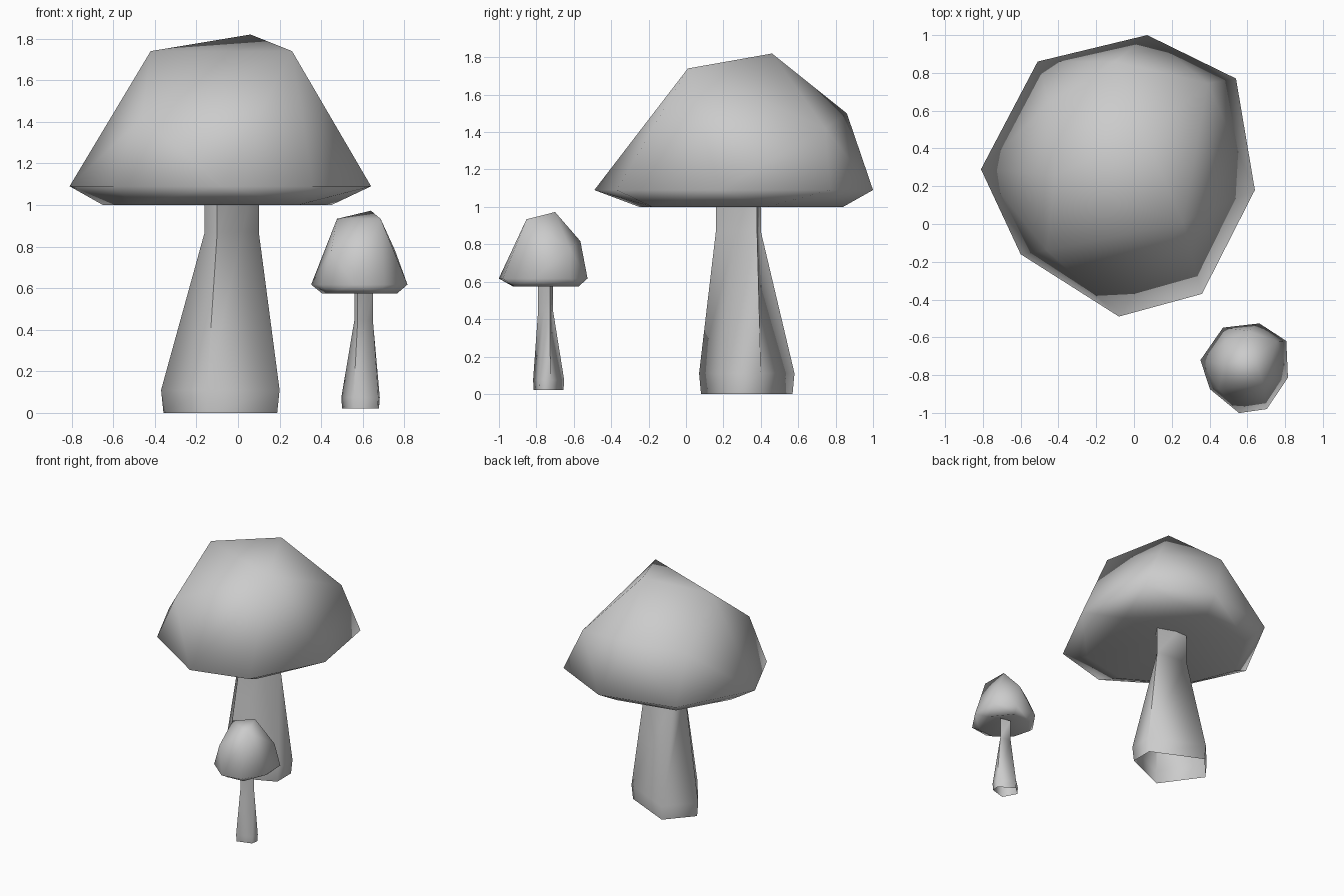
import bpy
import bmesh
from math import radians
from mathutils import Matrix, Vector

# Remove the default cube
default_cube = bpy.data.objects.get("Cube")
if default_cube:
    bpy.data.objects.remove(default_cube, do_unlink=True)

# Single plain grey colour
GREY = (0.6, 0.6, 0.6, 1.0)
grey = bpy.data.materials.new("plain_grey")
grey.use_nodes = True
grey.diffuse_color = GREY
shader = next(n for n in grey.node_tree.nodes if n.type == "BSDF_PRINCIPLED")
shader.inputs["Base Color"].default_value = GREY

# Cap: lower lip, octagonal rim, then the shoulder and crown points of the dome
LIP_HEIGHT, RIM_HEIGHT = 1.0, 1.09
RIM_CENTRE = Vector((-0.1, 0.27))
LIP = [(-0.43, 0.74), (0.02, 0.84), (0.45, 0.43), (0.29, -0.18),
       (-0.1, -0.25), (-0.5, -0.01), (-0.65, 0.36)]
RIM = [(-0.51, 0.86), (0.07, 1.0), (0.54, 0.77), (0.64, 0.18),
       (0.36, -0.37), (-0.08, -0.49), (-0.6, -0.16), (-0.81, 0.29)]
DOME = [(0.39, 0.745, 1.42), (-0.1, 0.86, 1.5), (-0.45, 0.64, 1.42),
        (-0.46, -0.14, 1.42), (-0.42, 0.26, 1.74), (0.26, 0.01, 1.74),
        (0.06, 0.46, 1.82)]

# Stem: five-sided foot that tapers to a neck with a fold on one side
FOOT_CENTRE = Vector((-0.085, 0.325))
FOOT = [(-0.19, 0.58), (-0.37, 0.375), (-0.15, 0.07), (0.2, 0.22), (0.2, 0.4)]
NECK = [(-0.16, 0.4), (-0.16, 0.24), (-0.1, 0.16), (0.02, 0.27), (0.1, 0.38)]
STEM_RINGS = [(FOOT, 0.96, 0), (FOOT, 1, 0.11), (NECK, 1, 0.87), (NECK, 1, 1.2)]


def finish(bm, name, matrix):
    """Turn a bmesh into a smooth object that keeps its hard edges."""
    bmesh.ops.recalc_face_normals(bm, faces=bm.faces[:])
    mesh = bpy.data.meshes.new(name)
    bm.to_mesh(mesh)
    bm.free()
    mesh.materials.append(grey)
    mesh.shade_smooth()
    mesh.set_sharp_from_angle(angle=radians(82))
    obj = bpy.data.objects.new(name, mesh)
    bpy.context.collection.objects.link(obj)
    obj.matrix_world = matrix
    return obj


def add_ring(bm, outline, height, scale=1):
    """Add a ring of vertices, scaled about the centre of the foot."""
    ring = []
    for point in outline:
        flat = FOOT_CENTRE + (Vector(point) - FOOT_CENTRE) * scale
        ring.append(bm.verts.new((flat.x, flat.y, height)))
    return ring


def make_cap(name, matrix):
    bm = bmesh.new()
    add_ring(bm, LIP, LIP_HEIGHT)
    add_ring(bm, RIM, RIM_HEIGHT)
    for point in DOME:
        bm.verts.new(point)
    bmesh.ops.convex_hull(bm, input=bm.verts[:])
    # Hollow the underside into a shallow cone
    under = [f for f in bm.faces if all(v.co.z < LIP_HEIGHT + 0.01 for v in f.verts)]
    under = bmesh.ops.dissolve_faces(bm, faces=under)["region"]
    hub = bmesh.ops.poke(bm, faces=under)["verts"]
    for vert in hub:
        vert.co.z = LIP_HEIGHT + 0.12
    return finish(bm, name, matrix)


def make_stem(name, matrix):
    """Open tube whose top is hidden inside the cap."""
    bm = bmesh.new()
    rings = [add_ring(bm, outline, height, scale)
             for outline, scale, height in STEM_RINGS]
    count = len(FOOT)
    for lower, upper in zip(rings, rings[1:]):
        for i in range(count):
            j = (i + 1) % count
            bm.faces.new((lower[i], lower[j], upper[j], upper[i]))
    return finish(bm, name, matrix)


def small_copy(height, pivot):
    """Placement that shrinks and turns a part into its small version."""
    return (Matrix.Translation((0.58, -0.755, height))
            @ Matrix.Rotation(radians(-7), 4, "Z")
            @ Matrix.Diagonal((0.325, 0.325, 0.487, 1))
            @ Matrix.Translation((-RIM_CENTRE.x, -RIM_CENTRE.y, -pivot)))


# Large mushroom
make_cap("large_cap", Matrix.Identity(4))
make_stem("large_stem", Matrix.Identity(4))

# Small mushroom, raised slightly from the ground
make_cap("small_cap", small_copy(0.617, RIM_HEIGHT))
make_stem("small_stem", small_copy(0.021, 0))
